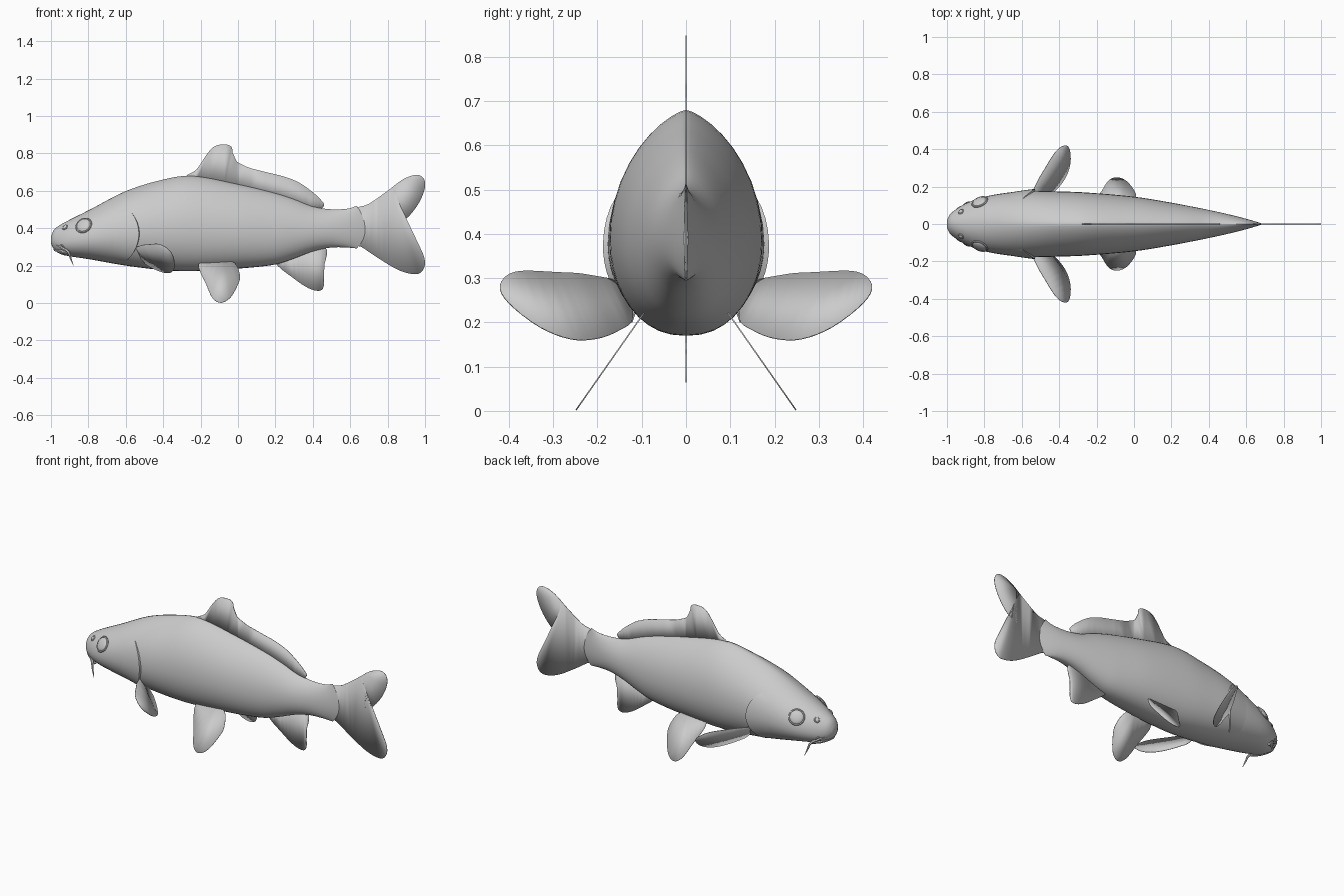
import bpy, bmesh, math
from mathutils import Vector, Matrix

if "Cube" in bpy.data.objects:
    bpy.data.objects.remove(bpy.data.objects["Cube"])

skin = bpy.data.materials.new("pale_grey")
skin.diffuse_color = (0.6, 0.6, 0.6, 1)
skin.use_nodes = True
skin.node_tree.nodes["Principled BSDF"].inputs["Base Color"].default_value = skin.diffuse_color


def finish(name, bm, mirror=False, thick=0.0, angle=50):
    """Turn a bmesh into a smooth-shaded object, optionally thickened and mirrored."""
    bmesh.ops.recalc_face_normals(bm, faces=bm.faces)
    me = bpy.data.meshes.new(name)
    bm.to_mesh(me)
    bm.free()
    me.materials.append(skin)
    ob = bpy.data.objects.new(name, me)
    bpy.context.collection.objects.link(ob)
    if thick:
        m = ob.modifiers.new("thickness", 'SOLIDIFY')
        m.thickness, m.offset = thick, 0
    if mirror:
        m = ob.modifiers.new("mirror", 'MIRROR')
        m.use_axis = (False, True, False)
        m.use_mirror_merge = False
    bpy.ops.object.select_all(action='DESELECT')
    ob.select_set(True)
    bpy.context.view_layer.objects.active = ob
    bpy.ops.object.shade_smooth_by_angle(angle=math.radians(angle))
    return ob


def grid_faces(bm, rows, closed=False):
    n = len(rows[0])
    for r0, r1 in zip(rows, rows[1:]):
        for j in range(n if closed else n - 1):
            k = (j + 1) % n
            bm.faces.new((r0[j], r0[k], r1[k], r1[j]))


# Body stations: x, top z, bottom z, half width
STATIONS = [
    (-1.00, .355, .318, .022), (-.985, .390, .288, .050), (-.95, .418, .262, .080),
    (-.90, .445, .250, .110), (-.80, .495, .235, .146), (-.60, .598, .200, .175),
    (-.40, .660, .176, .174), (-.25, .680, .170, .168), (0, .635, .184, .146),
    (.20, .587, .206, .114), (.30, .555, .238, .095), (.40, .516, .276, .075),
    (.50, .501, .297, .053), (.60, .505, .296, .028), (.68, .520, .292, .004)]


def section(x):
    """Smoothly interpolated top, bottom and half width at x."""
    S = STATIONS
    x = min(max(x, S[0][0]), S[-1][0])
    i = max(k for k in range(len(S) - 1) if S[k][0] <= x)

    def slope(k, c):
        a, b = S[max(k - 1, 0)], S[min(k + 1, len(S) - 1)]
        return (b[c] - a[c]) / (b[0] - a[0])
    h = S[i + 1][0] - S[i][0]
    t = (x - S[i][0]) / h
    return [(2*t**3 - 3*t*t + 1) * S[i][c] + (t**3 - 2*t*t + t) * h * slope(i, c)
            + (3*t*t - 2*t**3) * S[i + 1][c] + (t**3 - t*t) * h * slope(i + 1, c)
            for c in (1, 2, 3)]


def body_point(x, a):
    """Point on the skin; a = 0 is the back ridge, pi the belly."""
    top, bot, w = section(x)
    mid = bot + .43 * (top - bot)
    c, s = math.cos(a), math.sin(a)
    ridge = 1 + .4 * min(max((x + .9) / .5, 0), 1)
    p = 1 + (ridge - 1) * max(c, 0) ** .3 if c > 0 else 1 - .12 * min(-c * 4, 1)
    y = math.copysign(w * abs(s) ** p, s) if abs(s) > 1e-6 else 0
    z = mid + c * ((top - mid) if c > 0 else (mid - bot))
    return Vector((x - max(x - .58, 0) * .45 * c * c, y, z))


def body_normal(x, a):
    du = body_point(x + .004, a) - body_point(x - .004, a)
    dv = body_point(x, a + .01) - body_point(x, a - .01)
    n = du.cross(dv).normalized()
    return n if n.y > 0 else -n


def angle_at(x, z):
    top, bot, _ = section(x)
    mid = bot + .43 * (top - bot)
    return math.acos((z - mid) / ((top - mid) if z > mid else (mid - bot)))


# Body
bm = bmesh.new()
xs = [-1, -.996, -.992, -.985, -.975, -.965, -.95, -.93, -.9]
xs += [-.9 + 1.58 * i / 44 for i in range(1, 45)]
rows = [[bm.verts.new(body_point(x, 2 * math.pi * j / 40)) for j in range(40)] for x in xs]
grid_faces(bm, rows, closed=True)
bm.faces.new(rows[0])
bm.faces.new(rows[-1])
finish("body", bm)

# Gill covers: raised plates ending in a rounded rear edge
bm = bmesh.new()
rows = []
for j in range(17):
    v = j / 16
    a = math.radians(50 + 105 * v)
    z = body_point(-.56, a).z
    edge = -.53 - .09 * ((z - .37) / .17) ** 2
    row = []
    for u in (0, .25, .5, .75, .92, 1, 1.02):
        x = -.74 + (edge + .74) * u
        lift = -.004 if u > 1 else -.002 + .013 * u * u * math.sin(math.pi * v) ** .6
        row.append(bm.verts.new(body_point(x, a) + body_normal(x, a) * lift))
    rows.append(row)
grid_faces(bm, rows)
finish("gill_covers", bm, mirror=True)


def dome(name, x, z, r, depth):
    """Flattened sphere lying on the skin, both sides."""
    a = angle_at(x, z)
    M = Matrix.Translation(body_point(x, a)) @ body_normal(x, a).to_track_quat('Z', 'Y').to_matrix().to_4x4()
    bm = bmesh.new()
    bmesh.ops.create_uvsphere(bm, u_segments=20, v_segments=12, radius=1,
                              matrix=M @ Matrix.Diagonal((r, r, depth, 1)))
    finish(name, bm, mirror=True)
    return M


def ring(name, M, r, t):
    bm = bmesh.new()
    rows = []
    for i in range(25):
        a = 2 * math.pi * i / 24
        rows.append([bm.verts.new(M @ Vector(((r + t * math.cos(b)) * math.cos(a),
                                              (r + t * math.cos(b)) * math.sin(a), t * math.sin(b))))
                     for b in (math.pi * k / 3 for k in range(6))])
    grid_faces(bm, rows, closed=True)
    bmesh.ops.remove_doubles(bm, verts=bm.verts, dist=1e-5)
    finish(name, bm, mirror=True)


# Eyes with lids, and nostrils
eye = dome("eyes", -.825, .415, .04, .014)
ring("eyelids", eye, .042, .005)
nostril = dome("nostrils", -.925, .405, .012, .007)
ring("nostril_rims", nostril, .013, .004)


def tube(name, pts, radii, mirror=False):
    """Tapered tube through points."""
    cu = bpy.data.curves.new(name, 'CURVE')
    cu.dimensions = '3D'
    cu.bevel_depth, cu.bevel_resolution, cu.resolution_u = 1, 1, 6
    cu.use_fill_caps = True
    sp = cu.splines.new('BEZIER')
    sp.bezier_points.add(len(pts) - 1)
    for b, p, r in zip(sp.bezier_points, pts, radii):
        b.co, b.radius = p, r
        b.handle_left_type = b.handle_right_type = 'AUTO'
    tmp = bpy.data.objects.new(name + "_path", cu)
    bpy.context.collection.objects.link(tmp)
    bpy.context.view_layer.update()
    bm = bmesh.new()
    bm.from_mesh(tmp.to_mesh())
    bpy.data.objects.remove(tmp)
    finish(name, bm, mirror=mirror)


# Lips and barbels
tube("upper_lip", [(-.91, -.085, .274), (-.955, -.062, .303), (-.988, 0, .322),
                   (-.955, .062, .303), (-.91, .085, .274)], [.006, .011, .012, .011, .006])
tube("lower_lip", [(-.90, -.08, .264), (-.945, -.055, .277), (-.976, 0, .288),
                   (-.945, .055, .277), (-.90, .08, .264)], [.006, .011, .012, .011, .006])
tube("long_barbels", [(-.925, .08, .288), (-.905, .102, .27), (-.895, .112, .24), (-.88, .122, .2)],
     [.008, .007, .005, .001], mirror=True)
tube("short_barbels", [(-.95, .065, .312), (-.94, .084, .308), (-.925, .096, .292)],
     [.006, .004, .001], mirror=True)


def fin(name, outline, place, mirror=False):
    """Thin sheet from a smoothed closed outline, mapped into space by place(u, v)."""
    bm = bmesh.new()
    n = len(outline)
    verts = []
    for i in range(n):
        p0, p1, p2, p3 = (Vector(outline[(i + k) % n]) for k in (-1, 0, 1, 2))
        for t in (0, .25, .5, .75):
            q = .5 * (2*p1 + (p2 - p0)*t + (2*p0 - 5*p1 + 4*p2 - p3)*t*t + (3*p1 - p0 - 3*p2 + p3)*t**3)
            verts.append(bm.verts.new(place(q.x, q.y)))
    face = bm.faces.new(verts)
    bmesh.ops.triangulate(bm, faces=[face])
    finish(name, bm, mirror=mirror, thick=.003, angle=30)


def upright(x, z):
    return (x, 0, z)


# Fins on the centre line
fin("dorsal_fin", [(-.27, .665), (-.22, .715), (-.17, .79), (-.13, .835), (-.08, .848), (-.035, .835),
                   (-.02, .77), (.05, .727), (.15, .70), (.25, .675), (.33, .642), (.40, .592),
                   (.44, .555), (.46, .52), (.40, .49), (.25, .54), (0, .61)], upright)
fin("anal_fin", [(.20, .22), (.30, .13), (.38, .078), (.44, .066), (.46, .10), (.457, .18),
                 (.475, .285), (.40, .31), (.30, .27)], upright)
fin("tail_fin", [(.62, .49), (.70, .53), (.80, .60), (.88, .66), (.95, .685), (.99, .67), (1, .62),
                 (.97, .54), (.91, .46), (.835, .405), (.90, .36), (.97, .30), (1, .22), (.98, .165),
                 (.93, .155), (.85, .18), (.75, .24), (.66, .30), (.62, .32)], upright)

# Paired fins, each lying in a tilted plane
fin("pelvic_fins", [(-.21, .21), (-.17, .10), (-.135, .025), (-.09, .002), (-.04, .03), (0, .10),
                    (.01, .15), (-.02, .215), (-.10, .23)],
    lambda x, z: (x, .11 + (.2 - z) * .7, z), mirror=True)
fin("pectoral_fins", [(-.55, .14), (-.52, .22), (-.48, .29), (-.42, .385), (-.37, .42), (-.345, .40),
                      (-.34, .33), (-.36, .26), (-.40, .20), (-.45, .15), (-.495, .12)],
    lambda x, y: (x, y, .28 - 1.078 * (x + .54) + .697 * (y - .15)), mirror=True)
